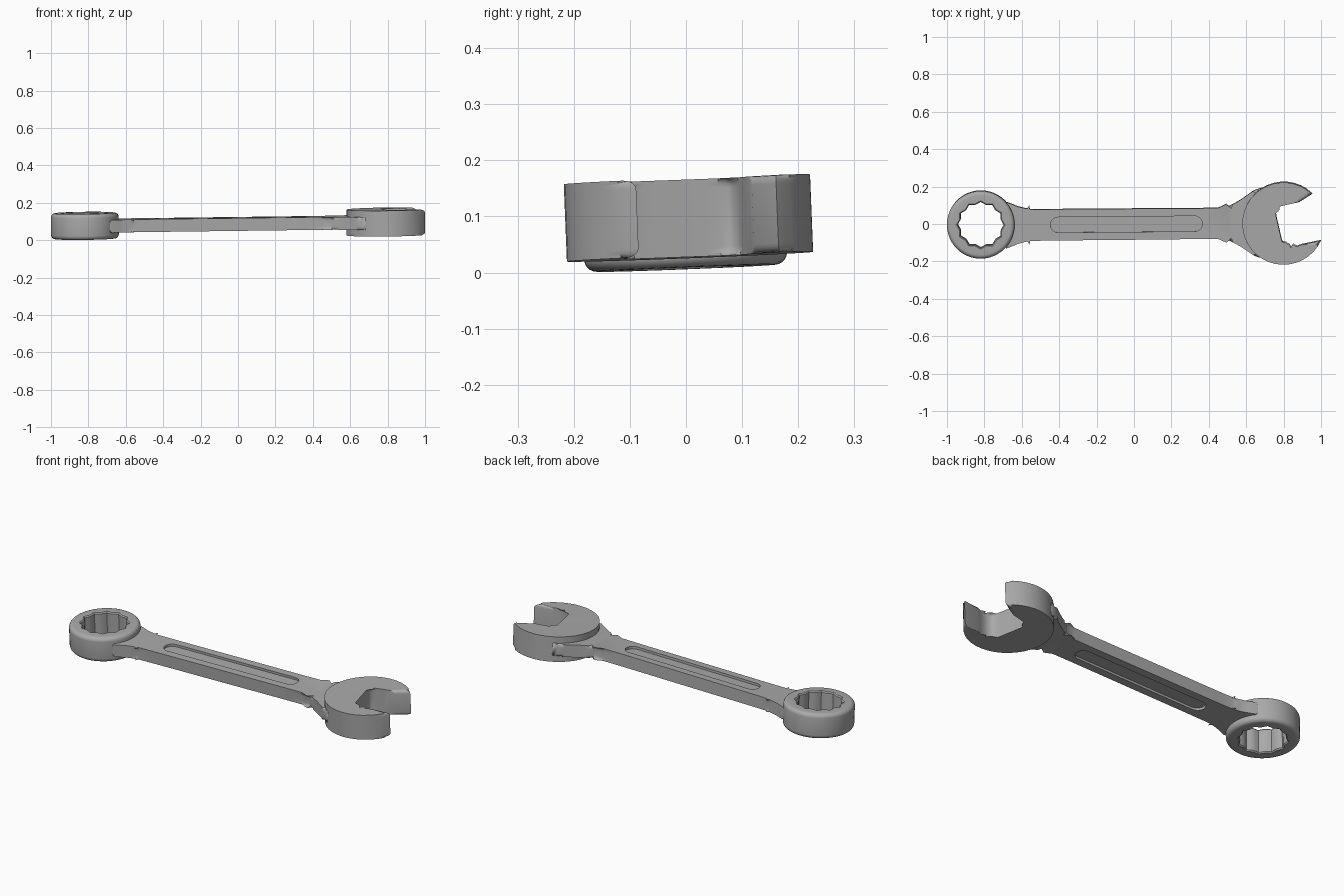
import bpy, bmesh
from math import sin, cos, pi, radians
from mathutils import Matrix, Vector

cube = bpy.data.objects.get("Cube")
if cube:
    bpy.data.objects.remove(cube, do_unlink=True)

steel = bpy.data.materials.new("steel grey")
steel.use_nodes = True
COLOUR = (0.4, 0.4, 0.4, 1)
steel.diffuse_color = COLOUR
steel.node_tree.nodes["Principled BSDF"].inputs["Base Color"].default_value = COLOUR

# The whole tool lies slightly tilted
REST = Matrix.Translation((0, 0, 0.087)) @ Matrix.Rotation(0.04, 4, 'X') @ Matrix.Rotation(-0.0125, 4, 'Y')
YAW = Matrix.Rotation(0.009, 4, 'Z')
HALF = 0.069          # half thickness of both ends
HALF_SHANK = 0.034    # half thickness of the handle


def arc(cx, cy, r, a0, a1, n):
    """Points along a circular arc, angles in degrees."""
    return [(cx + r * cos(radians(a0 + (a1 - a0) * i / n)),
             cy + r * sin(radians(a0 + (a1 - a0) * i / n))) for i in range(n + 1)]


def smooth(points, steps=3):
    """Catmull-Rom curve through the points."""
    p = [Vector(q) for q in points]
    p = [p[0]] + p + [p[-1]]
    out = []
    for a, b, c, d in zip(p, p[1:], p[2:], p[3:]):
        for i in range(steps):
            t = i / steps
            out.append(0.5 * (2 * b + (c - a) * t + (2 * a - 5 * b + 4 * c - d) * t * t
                              + (3 * b - a - 3 * c + d) * t ** 3))
    return [tuple(q) for q in out] + [tuple(points[-1])]


def make_object(name, bm, matrix):
    bmesh.ops.recalc_face_normals(bm, faces=bm.faces)
    bm.transform(matrix)
    mesh = bpy.data.meshes.new(name)
    bm.to_mesh(mesh)
    bm.free()
    mesh.materials.append(steel)
    obj = bpy.data.objects.new(name, mesh)
    bpy.context.collection.objects.link(obj)
    return obj


def plate(name, outline, z0, z1, matrix, bevel=0, longest=9):
    """Extrude an outline and round its rims, skipping edges over the given length."""
    bm = bmesh.new()
    low, high = ([bm.verts.new((x, y, z)) for x, y in outline] for z in (z0, z1))
    bm.faces.new(low[::-1])
    bm.faces.new(high)
    for i in range(len(low)):
        bm.faces.new((low[i - 1], low[i], high[i], high[i - 1]))
    if bevel:
        rims = [e for e in bm.edges
                if abs(e.verts[0].co.z - e.verts[1].co.z) < 1e-5 and e.calc_length() < longest]
        bmesh.ops.bevel(bm, geom=rims, offset=bevel, offset_type='OFFSET', segments=4,
                        profile=0.5, affect='EDGES', clamp_overlap=False)
    return make_object(name, bm, matrix)


# Open jaw head: round back, slanted slot
slot = smooth([(0.90, -0.107), (0.853, -0.122), (0.815, -0.118), (0.794, -0.094),
               (0.775, -0.02), (0.758, 0.06), (0.763, 0.086), (0.794, 0.1), (0.885, 0.12)])
head = plate("open_jaw", arc(0.8, 0.005, 0.22, 46, 335.5, 30) + slot,
             -HALF, HALF, REST, 0.016)

# Handle: flared into both ends, mirrored across its length
side = smooth([(-0.685, 0.125), (-0.65, 0.112), (-0.62, 0.1), (-0.57, 0.088), (-0.5, 0.084),
               (0, 0.083), (0.45, 0.083), (0.51, 0.094), (0.565, 0.122), (0.61, 0.152),
               (0.65, 0.178), (0.70, 0.19)])
handle = plate("handle", [(x, -y) for x, y in side] + side[::-1],
               -HALF_SHANK, HALF_SHANK, REST @ YAW, 0.018, 0.22)

# Long grooves sunk into both faces of the handle
groove = arc(0.325, 0, 0.041, -90, 90, 14) + arc(-0.405, 0, 0.041, 90, 270, 14)
for sign in (-1, 1):
    z = sorted((sign * (HALF_SHANK - 0.013), sign * 0.1))
    cutter = plate("groove_cutter", groove, z[0], z[1], REST @ YAW)
    cutter.hide_render = True
    mod = handle.modifiers.new("groove", 'BOOLEAN')
    mod.operation, mod.solver, mod.object = 'DIFFERENCE', 'EXACT', cutter
    bpy.context.view_layer.objects.active = handle
    bpy.ops.object.modifier_apply(modifier=mod.name)
    bpy.data.objects.remove(cutter, do_unlink=True)

# Ring end: rounded outside, twelve-point hole
N = 48
star_tips = [Vector((r * cos(2 * pi * i / 24), r * sin(2 * pi * i / 24)))
             for i, r in enumerate([0.123, 0.111] * 12)]
star = [p for i, a in enumerate(star_tips) for p in (a, (a + star_tips[(i + 1) % 24]) / 2)]
circle = [Vector((cos(2 * pi * i / N), sin(2 * pi * i / N))) for i in range(N)]
R, B = 0.181, 0.022
corner = [(R - B + B * sin(radians(a)), HALF - B + B * cos(radians(a))) for a in range(0, 91, 18)]
section = [(star, 1, -HALF + 0.006), (star, 1, HALF - 0.006), (star, 1.05, HALF)]
section += [(circle, r, z) for r, z in corner]
section += [(circle, r, -z) for r, z in corner[::-1]] + [(star, 1.05, -HALF)]
bm = bmesh.new()
loops = [[bm.verts.new((-0.819 + p.x * s, -0.003 + p.y * s, z)) for p in shape]
         for shape, s, z in section]
for k in range(len(loops)):
    a, b = loops[k - 1], loops[k]
    for i in range(N):
        bm.faces.new((a[i - 1], a[i], b[i], b[i - 1]))
ring = make_object("ring_end", bm, REST)

# Smooth shading with crisp slot, star and groove edges
bpy.ops.object.select_all(action='DESELECT')
for obj in (head, handle, ring):
    obj.select_set(True)
bpy.context.view_layer.objects.active = handle
bpy.ops.object.shade_smooth_by_angle(angle=radians(28))
